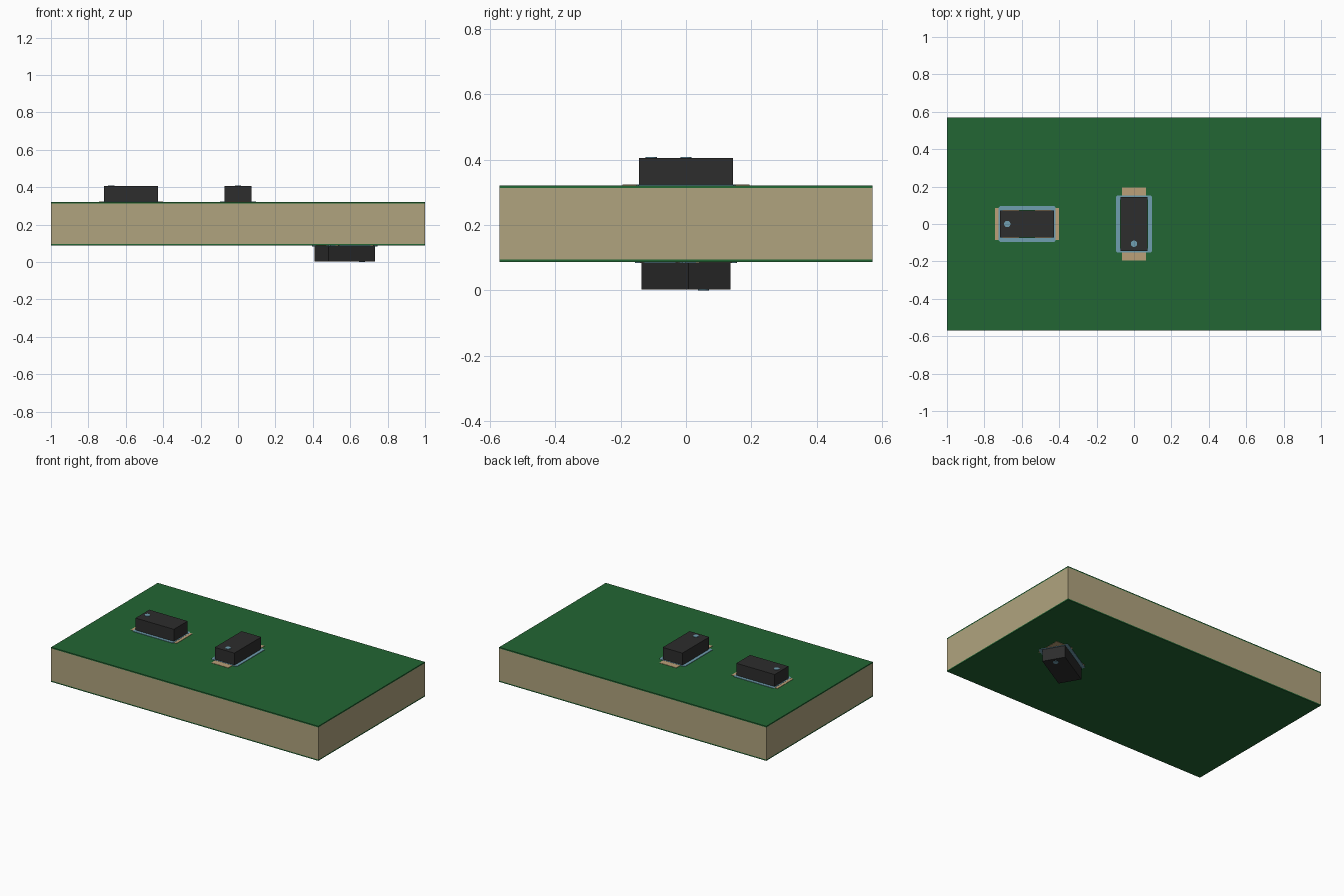
import bpy, bmesh
from math import radians
from mathutils import Matrix, Vector

if "Cube" in bpy.data.objects:
    bpy.data.objects.remove(bpy.data.objects["Cube"])


def material(name, rgb):
    m = bpy.data.materials.new(name)
    m.use_nodes = True
    m.diffuse_color = (*rgb, 1)
    m.node_tree.nodes["Principled BSDF"].inputs["Base Color"].default_value = (*rgb, 1)
    return m


TAN = material("board tan", (0.434, 0.371, 0.209))
GREEN = material("mask green", (0.016, 0.133, 0.033))
BLACK = material("chip black", (0.026, 0.026, 0.026))
COPPER = material("pad copper", (0.50, 0.352, 0.19))
BLUE = material("marking blue", (0.162, 0.342, 0.434))


def finish(name, bm, mat, matrix=Matrix()):
    bm.transform(matrix)
    bmesh.ops.recalc_face_normals(bm, faces=bm.faces)
    mesh = bpy.data.meshes.new(name)
    bm.to_mesh(mesh)
    bm.free()
    mesh.materials.append(mat)
    obj = bpy.data.objects.new(name, mesh)
    bpy.context.collection.objects.link(obj)
    return obj


def box(name, size, center, mat, matrix=Matrix()):
    bm = bmesh.new()
    bmesh.ops.create_cube(bm, size=1, matrix=Matrix.Translation(center) @ Matrix.Diagonal((*size, 1)))
    return finish(name, bm, mat, matrix)


def disc(name, radius, depth, center, mat, matrix):
    bm = bmesh.new()
    bmesh.ops.create_cone(bm, cap_ends=True, segments=24, radius1=radius, radius2=radius,
                          depth=depth, matrix=Matrix.Translation(center))
    return finish(name, bm, mat, matrix)


def frame(name, half_x, half_y, line, height, mat, matrix):
    """Flat rectangular outline with slightly cut outer corners."""
    c = line * 0.35
    outer = [(half_x - c, half_y), (half_x, half_y - c)]
    outer += [(x, -y) for x, y in reversed(outer)]
    outer += [(-x, y) for x, y in reversed(outer)]
    ix, iy = half_x - line, half_y - line
    inner = [(max(-ix, min(ix, x)), max(-iy, min(iy, y))) for x, y in outer]
    bm = bmesh.new()
    rings = [[bm.verts.new((x, y, z)) for x, y in ring]
             for ring, z in ((outer, 0), (outer, height), (inner, height), (inner, 0))]
    n = len(outer)
    for r in range(4):
        a, b = rings[r], rings[(r + 1) % 4]
        for i in range(n):
            j = (i + 1) % n
            bm.faces.new((a[i], a[j], b[j], b[i]))
    bmesh.ops.remove_doubles(bm, verts=bm.verts, dist=1e-5)
    return finish(name, bm, mat, matrix)


# Board core with a thin green layer on each side
BOTTOM, TOP, MASK = 0.087, 0.321, 0.008
mid = (BOTTOM + TOP) / 2
box("board_core", (2, 1.14, TOP - BOTTOM - 2 * MASK), (0, 0, mid), TAN)
for side, z in (("top", TOP - MASK / 2), ("bottom", BOTTOM + MASK / 2)):
    box(side + "_mask", (2, 1.14, MASK), (0, 0, z), GREEN)


# Chip: body, marking outline, polarity dot and two pads
def chip(name, x, angle, below=False):
    flip = Matrix.Diagonal((1, 1, -1 if below else 1, 1))
    place = Matrix.Translation((x, 0, BOTTOM if below else TOP)) @ flip
    turn = Matrix.Rotation(radians(angle), 4, "Z")
    local = place @ turn
    box(name + "_body", (0.287, 0.147, 0.083), (0, 0, 0.0425), BLACK, local)
    frame(name + "_outline", 0.152, 0.096, 0.021, 0.003, BLUE, local)
    disc(name + "_dot", 0.017, 0.003, (-0.106, 0, 0.0855), BLUE, local)
    # Pads follow the chip's ends but stay square to the board
    for end, s in (("first", -1), ("second", 1)):
        pos = turn @ Vector((s * 0.108, 0, 0.001))
        box(f"{name}_{end}_pad", (0.128, 0.172, 0.002), pos, COPPER, place)


chip("side_chip", -0.572, 0)
chip("middle_chip", 0, 90)
chip("underside_chip", 0.571, 210, below=True)
